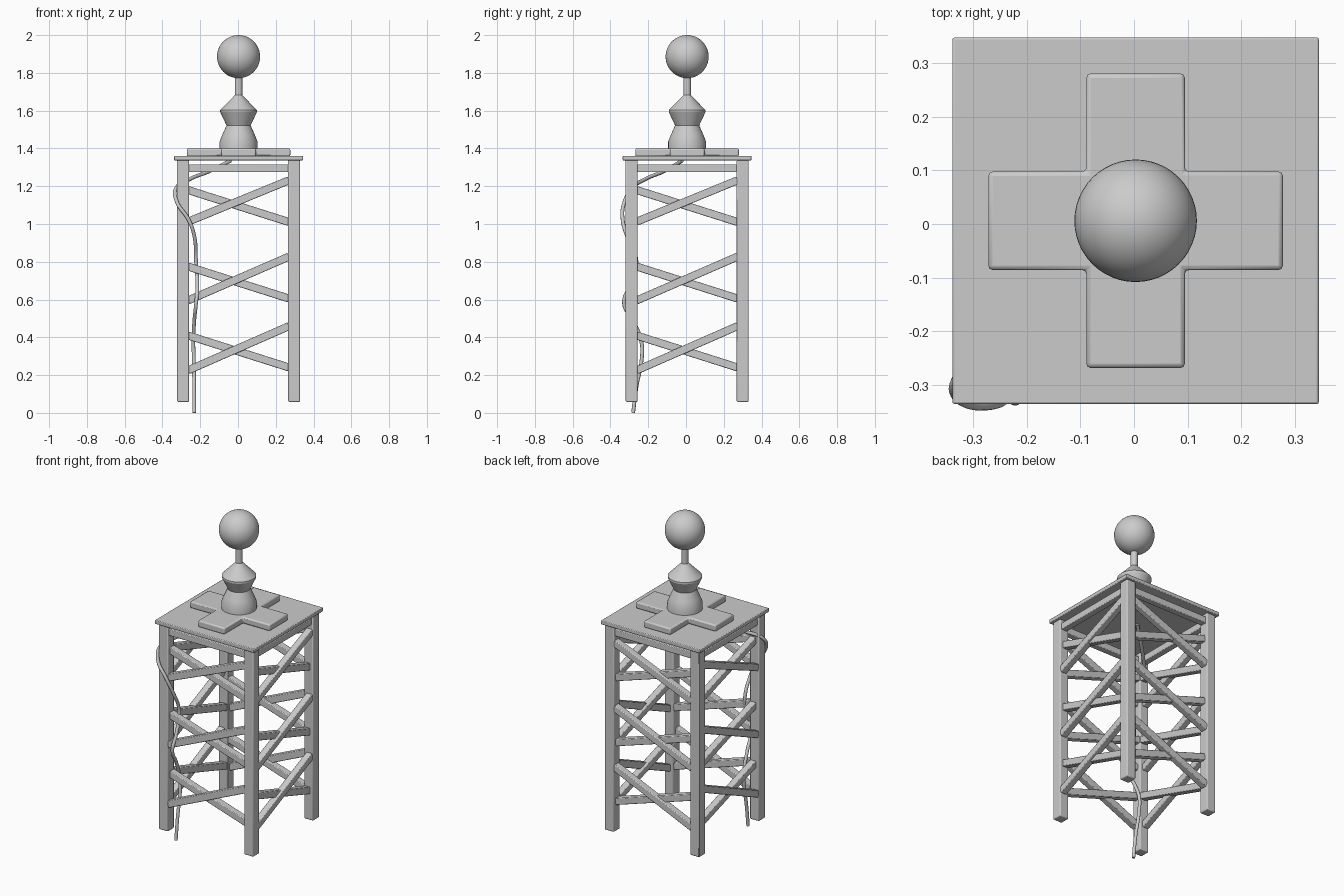
import bpy, bmesh, math
from mathutils import Vector

if "Cube" in bpy.data.objects:
    bpy.data.objects.remove(bpy.data.objects["Cube"])

CX, CY = 0.003, 0.006      # tower axis
LEG = 0.294                # leg offset from the axis
INNER = 0.268              # brace half length, reaching the leg faces


def add_object(name, bm, bevel=0.0, smooth=True):
    bmesh.ops.recalc_face_normals(bm, faces=bm.faces)
    mesh = bpy.data.meshes.new(name)
    bm.to_mesh(mesh)
    bm.free()
    ob = bpy.data.objects.new(name, mesh)
    bpy.context.collection.objects.link(ob)
    if bevel:
        mod = ob.modifiers.new("bevel", 'BEVEL')
        mod.width = bevel
        mod.segments = 2
        mod.limit_method = 'ANGLE'
    if smooth:
        bpy.ops.object.select_all(action='DESELECT')
        ob.select_set(True)
        bpy.context.view_layer.objects.active = ob
        bpy.ops.object.shade_smooth_by_angle(angle=math.radians(25))
    return ob


def prism(name, outline, z0, z1, bevel):
    bm = bmesh.new()
    face = bm.faces.new([bm.verts.new((CX + x, CY + y, z0)) for x, y in outline])
    top = bmesh.ops.extrude_face_region(bm, geom=[face])["geom"]
    bmesh.ops.translate(bm, vec=(0, 0, z1 - z0),
                        verts=[v for v in top if isinstance(v, bmesh.types.BMVert)])
    return add_object(name, bm, bevel)


def square(x, y, h):
    return [(x - h, y - h), (x + h, y - h), (x + h, y + h), (x - h, y + h)]


def bar(name, a, b, depth, height):
    # box beam between two points, height kept in the vertical plane
    a, b = Vector(a), Vector(b)
    d = (b - a).normalized()
    side = d.cross(Vector((0, 0, 1))).normalized() * depth / 2
    up = side.normalized().cross(d) * height / 2
    bm = bmesh.new()
    rings = [[bm.verts.new(p + side * s + up * t)
              for s, t in ((-1, -1), (1, -1), (1, 1), (-1, 1))] for p in (a, b)]
    for i in range(4):
        j = (i + 1) % 4
        bm.faces.new((rings[0][i], rings[0][j], rings[1][j], rings[1][i]))
    bm.faces.new(rings[0])
    bm.faces.new(rings[1])
    return add_object(name, bm, 0.004)


def lathe(name, profile, steps=48):
    bm = bmesh.new()
    rings = [[bm.verts.new((CX + r * math.cos(2 * math.pi * k / steps),
                            CY + r * math.sin(2 * math.pi * k / steps), z))
              for k in range(steps)] for r, z in profile]
    for lo, hi in zip(rings, rings[1:]):
        for k in range(steps):
            n = (k + 1) % steps
            bm.faces.new((lo[k], lo[n], hi[n], hi[k]))
    bm.faces.new(rings[0])
    bm.faces.new(rings[-1])
    return add_object(name, bm)


# four legs
for sx in (-1, 1):
    for sy in (-1, 1):
        prism("leg", square(sx * LEG, sy * LEG, 0.0315), 0.058, 1.34, 0.006)

# crossed braces and top rail on each side: (start height, end height, outward shift)
braces = [(0.225, 0.46, 0.008), (0.41, 0.24, -0.008),
          (0.595, 0.828, 0.008), (0.775, 0.605, -0.008),
          (1.012, 1.232, 0.008), (1.18, 1.01, -0.008),
          (1.295, 1.295, 0.0)]
for side in (-1, 1):
    for z0, z1, shift in braces:
        name = "top_rail" if z0 == z1 else "cross_brace"
        off = side * (LEG + shift)
        bar(name, (CX - INNER, CY + off, z0), (CX + INNER, CY + off, z1), 0.04, 0.042)
        bar(name, (CX + off, CY - INNER, z0), (CX + off, CY + INNER, z1), 0.04, 0.042)

# platform and the cross plate on top of it
prism("platform", square(0, 0, 0.341), 1.337, 1.361, 0.004)
a, b = 0.0915, 0.274
cross = [(-a, -b), (a, -b), (a, -a), (b, -a), (b, a), (a, a),
         (a, b), (-a, b), (-a, a), (-b, a), (-b, -a), (-a, -a)]
prism("cross_plate", cross, 1.358, 1.40, 0.008)

# waisted pedestal with its thin neck
lathe("pedestal", [(0.1, 1.39), (0.1, 1.437), (0.085, 1.475), (0.064, 1.522),
                   (0.097, 1.592), (0.097, 1.603), (0.02, 1.682), (0.02, 1.79)])

# ball on the neck
bm = bmesh.new()
bmesh.ops.create_uvsphere(bm, u_segments=48, v_segments=24, radius=0.114)
bmesh.ops.translate(bm, vec=(CX, CY, 1.886), verts=bm.verts)
add_object("ball", bm)

# loose cable winding down the front left leg
path = [(-0.04, -0.02, 1.335), (-0.15, -0.115, 1.28), (-0.26, -0.22, 1.235),
        (-0.33, -0.29, 1.185), (-0.325, -0.325, 1.12), (-0.26, -0.335, 1.02),
        (-0.23, -0.31, 0.93), (-0.222, -0.262, 0.80), (-0.215, -0.30, 0.67),
        (-0.222, -0.328, 0.58), (-0.232, -0.275, 0.48), (-0.236, -0.235, 0.37),
        (-0.234, -0.235, 0.28), (-0.232, -0.262, 0.14), (-0.231, -0.28, 0.0)]
curve = bpy.data.curves.new("cable", 'CURVE')
curve.dimensions = '3D'
curve.bevel_depth = 0.01
curve.bevel_resolution = 3
curve.resolution_u = 8
curve.use_fill_caps = True
spline = curve.splines.new('BEZIER')
spline.bezier_points.add(len(path) - 1)
for point, co in zip(spline.bezier_points, path):
    point.co = co
    point.handle_left_type = point.handle_right_type = 'AUTO'
bpy.context.collection.objects.link(bpy.data.objects.new("cable", curve))
